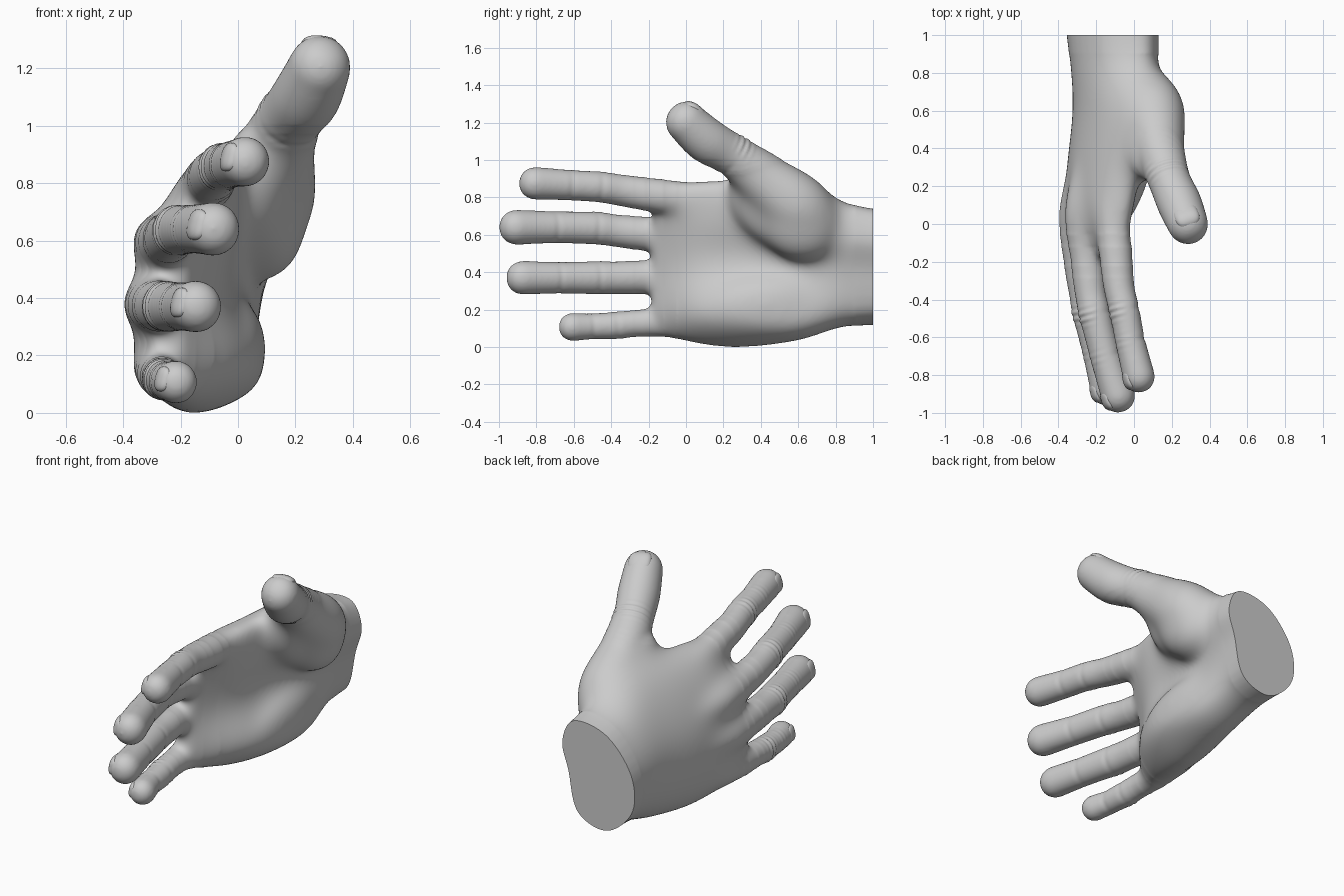
import bpy, bmesh, math
from mathutils import Vector, Matrix

if "Cube" in bpy.data.objects:
    bpy.data.objects.remove(bpy.data.objects["Cube"])

# Palm cross-sections: y, then (x, z) pairs from the heel edge round the palm, thumb edge and back
PALM = [
    (1.08, -.17, .12, .03, .19, .09, .42, .13, .58, .05, .72, -.17, .69, -.34, .50, -.35, .28),
    (.85, -.16, .11, .03, .17, .08, .42, .13, .60, .06, .77, -.16, .72, -.32, .50, -.32, .26),
    (.60, -.13, .03, .08, .12, .03, .42, .12, .64, .08, .93, -.14, .81, -.31, .50, -.30, .19),
    (.30, -.15, -.01, .09, .15, -.02, .45, .03, .68, .01, .90, -.18, .82, -.34, .50, -.33, .15),
    (.05, -.20, .01, .00, .16, -.06, .43, -.02, .68, -.02, .88, -.19, .83, -.34, .53, -.34, .18),
    (-.18, -.25, .07, -.20, .15, -.19, .40, -.14, .65, -.06, .85, -.12, .83, -.27, .55, -.30, .24),
]
# Digit centre lines: (x, y, z, radius), starting inside the palm
DIGITS = {
    "index": [(-.13, .40, .73, .05), (-.125, .10, .78, .092), (-.10, -.12, .805, .096), (-.08, -.33, .835, .085),
              (-.05, -.46, .855, .083), (-.02, -.62, .865, .082), (.025, -.805, .875, .088)],
    "middle": [(-.24, .40, .56, .05), (-.275, .08, .59, .104), (-.25, -.15, .60, .097), (-.23, -.36, .62, .087),
               (-.205, -.48, .635, .088), (-.15, -.70, .64, .086), (-.085, -.905, .64, .094)],
    "ring": [(-.27, .40, .40, .05), (-.305, .08, .38, .104), (-.29, -.15, .375, .096), (-.26, -.36, .37, .088),
             (-.24, -.47, .37, .089), (-.19, -.68, .37, .085), (-.145, -.87, .37, .091)],
    "little": [(-.26, .40, .22, .05), (-.28, .10, .17, .097), (-.275, -.10, .137, .086), (-.265, -.28, .125, .073),
               (-.255, -.37, .115, .074), (-.24, -.50, .11, .070), (-.215, -.605, .107, .076)],
    "thumb": [(.05, .73, .63, .14), (.10, .60, .75, .18), (.13, .42, .89, .15),
              (.18, .25, 1.02, .117), (.24, .11, 1.105, .122), (.283, .005, 1.20, .112)],
}
BACK = {"thumb": Vector((-.1, .6, .8))}          # direction the nail faces
FINGER_BACK = Vector((-1, 0, .22))
# Muscle masses: centre, half sizes, tilt about x
MASSES = [
    ((.085, .60, .665), (.155, .23, .20), -.6),  # thumb ball
    ((.06, .47, .74), (.12, .28, .19), -.7),     # thumb ball towards the web
    ((.00, .42, .23), (.10, .32, .16), .1),      # heel pad
    ((.05, .40, .86), (.10, .18, .12), -.5),     # web
]
SEG = 32


def spline(points, steps, closed=False):
    """Catmull-Rom curve through vectors of any size."""
    n, out = len(points), []
    get = (lambda i: points[i % n]) if closed else (lambda i: points[max(0, min(n - 1, i))])
    for i in range(n if closed else n - 1):
        p, q, r, s = (get(i + k) for k in (-1, 0, 1, 2))
        for k in range(steps):
            t = k / steps
            out.append(.5 * (2 * q + (r - p) * t + (2 * p - 5 * q + 4 * r - s) * t * t
                             + (3 * q - p - 3 * r + s) * t ** 3))
    return out if closed else out + [points[-1]]


def loft(bm, rings):
    rows = [[bm.verts.new(p) for p in ring] for ring in rings]
    n = len(rows[0])
    for a, b in zip(rows, rows[1:]):
        for i in range(n):
            bm.faces.new((a[i], a[(i + 1) % n], b[(i + 1) % n], b[i]))
    bm.faces.new(rows[0][::-1])
    bm.faces.new(rows[-1])


def digit(bm, points):
    path = spline([Vector(p) for p in points], 6)
    tip, before = path[-1], path[-2]
    d = (tip.xyz - before.xyz).normalized()
    stations = [(p.xyz, p.w) for p in path]
    for deg in range(12, 85, 12):                # rounded fingertip
        a = math.radians(deg)
        stations.append((tip.xyz + d * tip.w * math.sin(a), tip.w * math.cos(a) ** .9))
    rings = []
    for i, (c, r) in enumerate(stations):
        j, k = max(0, i - 1), min(len(stations) - 1, i + 1)
        t = (stations[k][0] - stations[j][0]).normalized()
        u = t.cross(Vector((0, 0, 1))).normalized()
        v = t.cross(u)
        rings.append([c + r * (u * math.cos(w) * .97 + v * math.sin(w))
                      for w in (2 * math.pi * s / SEG for s in range(SEG))])
    loft(bm, rings)


def add_object(name, bm):
    mesh = bpy.data.meshes.new(name)
    bm.to_mesh(mesh)
    bm.free()
    ob = bpy.data.objects.new(name, mesh)
    bpy.context.collection.objects.link(ob)
    return ob


# Palm, wrist and digits as overlapping solids
bm = bmesh.new()
sections = []
for row in PALM:
    pts = [Vector((row[i], row[0], row[i + 1])) for i in range(1, 17, 2)]
    sections.append(spline(pts, 5, True))
columns = [spline(list(col), 6) for col in zip(*sections)]
loft(bm, list(zip(*columns)))
for pts in DIGITS.values():
    digit(bm, pts)
for loc, size, tilt in MASSES:
    bmesh.ops.create_uvsphere(bm, u_segments=32, v_segments=16, radius=1,
                              matrix=Matrix.Translation(loc) @ Matrix.Rotation(tilt, 4, 'X')
                              @ Matrix.Diagonal((*size, 1)))
bmesh.ops.recalc_face_normals(bm, faces=bm.faces)
hand = add_object("hand", bm)

# Fuse into one skin and soften the joins
mod = hand.modifiers.new("fuse", 'REMESH')
mod.mode, mod.voxel_size = 'VOXEL', .009
mod = hand.modifiers.new("soften", 'SMOOTH')
mod.factor, mod.iterations = .5, 30
dg = bpy.context.evaluated_depsgraph_get()
skin = bpy.data.meshes.new_from_object(hand.evaluated_get(dg))
hand.modifiers.clear()
hand.data = skin

# Extra blending over palm, webs and thumb root, in growing-inward zones
bm = bmesh.new()
bm.from_mesh(skin)
for front, top, rounds in ((-.28, 1.0, 20), (-.22, .97, 35), (-.12, .94, 50), (-.05, .92, 60)):
    zone = [v for v in bm.verts if front < v.co.y < .9 and v.co.z < top + .35 * max(0, v.co.y - .3)]
    for _ in range(rounds):
        bmesh.ops.smooth_vert(bm, verts=zone, factor=.5,
                              use_axis_x=True, use_axis_y=True, use_axis_z=True)

# Flat wrist cut
cut = bmesh.ops.bisect_plane(bm, geom=bm.verts[:] + bm.edges[:] + bm.faces[:],
                             plane_co=(0, 1, 0), plane_no=(0, 1, 0), clear_outer=True)
bmesh.ops.edgeloop_fill(bm, edges=[e for e in cut['geom_cut'] if isinstance(e, bmesh.types.BMEdge)])

# Skin folds at the finger joints
bm.normal_update()
for name, pts in DIGITS.items():
    back = BACK.get(name, FINGER_BACK)
    for j, depth in ((-3, .0035), (-2, .001)):
        if name == "thumb" and j == -2:
            continue
        c, r = Vector(pts[j][:3]), pts[j][3]
        axis = (Vector(pts[j + 1][:3]) - Vector(pts[j - 1][:3])).normalized()
        moves = []
        for v in bm.verts:
            off = v.co - c
            s = off.dot(axis)
            if abs(s) > .1 or (off - axis * s).length > r * 1.3:
                continue
            side = off.dot(back) / r
            if side > 0:
                h = depth * (1 - math.cos(2 * math.pi * s / .036)) \
                    * math.exp(-(s / .045) ** 2) * min(1, side * 1.5)
            else:
                h = .004 * math.exp(-(s / .018) ** 2) * max(-1, side)
            moves.append((v, v.normal * h))
        for v, m in moves:
            v.co += m
bm.to_mesh(skin)
bm.free()

# Nails set flush into the fingertips
nails = []
for name, pts in DIGITS.items():
    a, b = Vector(pts[-2]), Vector(pts[-1])
    axis = (b.xyz - a.xyz).normalized()
    n = BACK.get(name, FINGER_BACK)
    n = (n - axis * n.dot(axis)).normalized()
    w, r = axis.cross(n), b.w
    bm = bmesh.new()
    bmesh.ops.create_uvsphere(bm, u_segments=32, v_segments=16, radius=1)
    centre = b.xyz + n * r * .69 + axis * r * .12
    for v in bm.verts:
        x, y, z = v.co
        f = (abs(x) ** 3 + abs(y) ** 3 + abs(z) ** 3) ** (-1 / 3)   # squared-off oval
        x, y, z = x * f, y * f, z * f
        v.co = centre + axis * x * r * .6 + w * y * r * .58 \
            + n * r * (z * .29 * (1 - .15 * y * y) - .15 * max(0, x) ** 2)
    bmesh.ops.recalc_face_normals(bm, faces=bm.faces)
    nails.append(add_object(name + "_nail", bm))

bpy.ops.object.select_all(action='DESELECT')
for ob in [hand] + nails:
    ob.select_set(True)
bpy.context.view_layer.objects.active = hand
bpy.ops.object.shade_smooth_by_angle(angle=math.radians(45))
